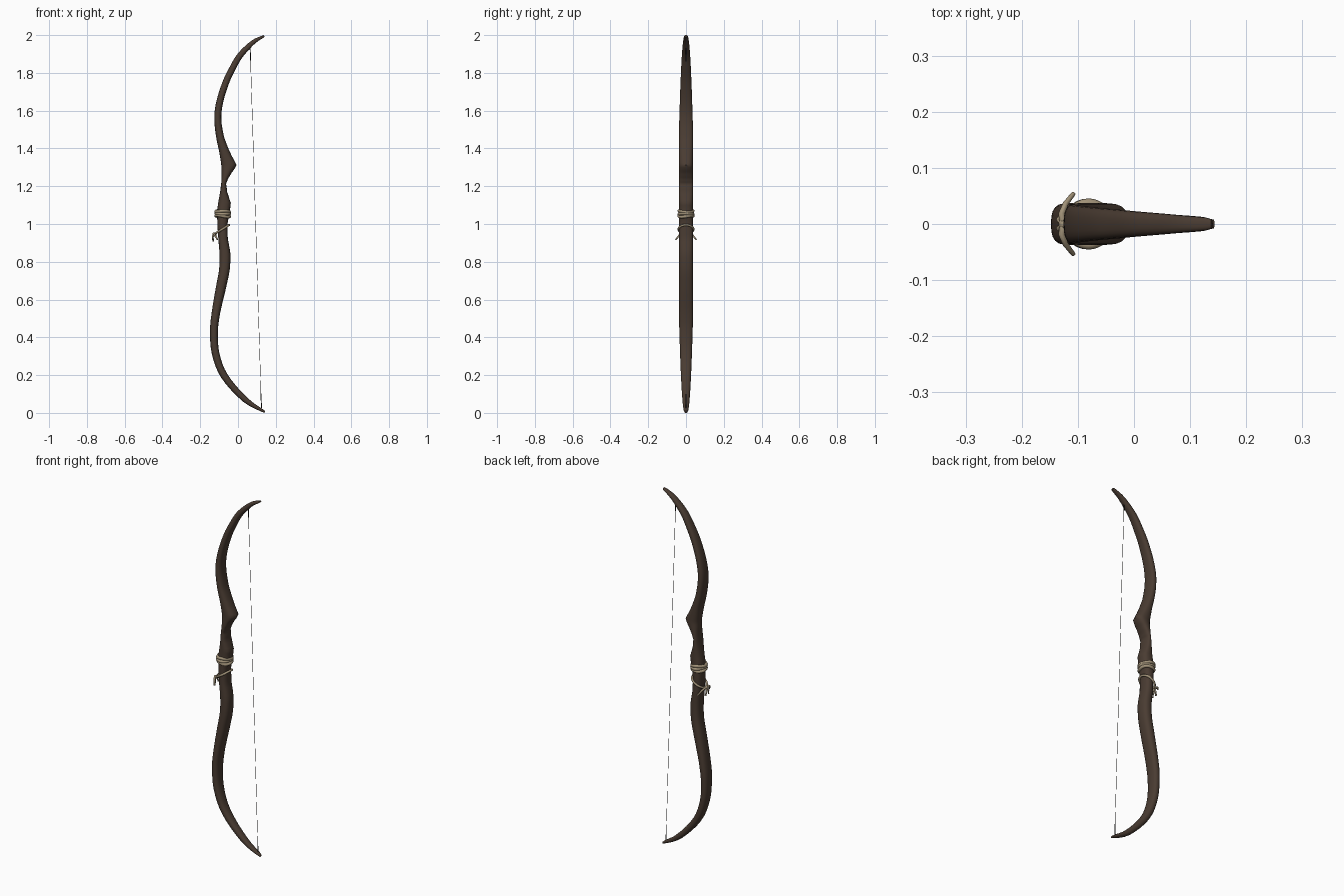
import bpy, bmesh, math
from mathutils import Vector

if "Cube" in bpy.data.objects:
    bpy.data.objects.remove(bpy.data.objects["Cube"])


def material(name, rgb):
    m = bpy.data.materials.new(name)
    m.diffuse_color = (*rgb, 1)
    m.use_nodes = True
    m.node_tree.nodes["Principled BSDF"].inputs["Base Color"].default_value = m.diffuse_color
    return m


WOOD = material("dark wood", (0.068, 0.045, 0.032))
CORD = material("pale cord", (0.36, 0.29, 0.19))
STRING = material("black string", (0.012, 0.011, 0.01))


def finish(name, bm, mat, angle=40):
    bmesh.ops.recalc_face_normals(bm, faces=bm.faces)
    me = bpy.data.meshes.new(name)
    bm.to_mesh(me)
    bm.free()
    me.materials.append(mat)
    ob = bpy.data.objects.new(name, me)
    bpy.context.collection.objects.link(ob)
    bpy.ops.object.select_all(action='DESELECT')
    ob.select_set(True)
    bpy.context.view_layer.objects.active = ob
    bpy.ops.object.shade_smooth_by_angle(angle=math.radians(angle))
    return ob


def skin(bm, rings, closed=False):
    """Join rings of points into a tube, capped unless closed."""
    rows = [[bm.verts.new(p) for p in r] for r in rings]
    n = len(rows[0])
    pairs = list(zip(rows, rows[1:])) + ([(rows[-1], rows[0])] if closed else [])
    for a, b in pairs:
        for i in range(n):
            bm.faces.new((a[i], a[(i + 1) % n], b[(i + 1) % n], b[i]))
    if not closed:
        bm.faces.new(rows[0])
        bm.faces.new(rows[-1])


def tube(bm, pts, radii, sides=8, closed=False):
    pts = [Vector(p) for p in pts]
    n, rings = len(pts), []
    for i, p in enumerate(pts):
        a = pts[(i - 1) % n] if closed else pts[max(i - 1, 0)]
        b = pts[(i + 1) % n] if closed else pts[min(i + 1, n - 1)]
        t = (b - a).normalized()
        ref = Vector((0, 0, 1)) if abs(t.z) < 0.95 else Vector((0, 1, 0))
        u = t.cross(ref).normalized()
        v = t.cross(u)
        r = radii[i] if isinstance(radii, (list, tuple)) else radii
        rings.append([p + r * (math.cos(2 * math.pi * k / sides) * u
                               + math.sin(2 * math.pi * k / sides) * v) for k in range(sides)])
    skin(bm, rings, closed)


def catmull(p0, p1, p2, p3, t):
    return 0.5 * (2 * p1 + (p2 - p0) * t + (2 * p0 - 5 * p1 + 4 * p2 - p3) * t * t
                  + (3 * p1 - p0 - 3 * p2 + p3) * t ** 3)


# Bow stave: back edge x, height z, thickness toward the string
STAVE = [
    (0.137, 2.0, .010), (0.085, 1.979, .022), (0.037, 1.942, .029), (-0.008, 1.893, .032),
    (-0.045, 1.83, .034), (-0.077, 1.765, .035), (-0.108, 1.675, .036), (-0.124, 1.595, .037),
    (-0.124, 1.525, .038), (-0.114, 1.45, .042), (-0.101, 1.39, .051), (-0.094, 1.35, .062),
    (-0.088, 1.306, .080), (-0.087, 1.272, .054), (-0.087, 1.24, .034), (-0.089, 1.215, .026),
    (-0.094, 1.175, .037), (-0.103, 1.122, .066), (-0.110, 1.07, .068), (-0.109, 1.0, .054),
    (-0.104, 0.92, .050), (-0.098, 0.84, .058), (-0.100, 0.76, .056), (-0.118, 0.66, .053),
    (-0.138, 0.54, .045), (-0.148, 0.437, .042), (-0.138, 0.31, .040), (-0.087, 0.183, .038),
    (0.030, 0.057, .031), (0.139, 0.0, .011)]


def build_stave():
    spine = []
    last = len(STAVE) - 1
    for i in range(last):
        q = [Vector(STAVE[min(max(i + k, 0), last)][:2]) for k in (-1, 0, 1, 2)]
        for s in range(4):
            t = s / 4
            spine.append((catmull(*q, t), STAVE[i][2] * (1 - t) + STAVE[i + 1][2] * t))
    spine.append((Vector(STAVE[-1][:2]), STAVE[-1][2]))
    rings, sides = [], 20
    for i, (p, th) in enumerate(spine):
        d = (spine[min(i + 1, len(spine) - 1)][0] - spine[max(i - 1, 0)][0]).normalized()
        n = Vector((-d.y, d.x))
        end = min(p.y, 2 - p.y)
        w = 0.008 + 0.029 * min(1, max(0, end) / 0.5) ** 0.45
        ring = []
        for k in range(sides):
            a = 2 * math.pi * k / sides
            c, s = math.cos(a), math.sin(a)
            e = 0.8
            o = p + n * (th / 2 + th / 2 * math.copysign(abs(c) ** e, c))
            ring.append((o.x, w * math.copysign(abs(s) ** e, s), max(o.y, 0)))
        rings.append(ring)
    bm = bmesh.new()
    skin(bm, rings)
    finish("bow_stave", bm, WOOD, 45)


build_stave()


def loop(cx, cz, rx, ry, tilt, n=32, wave=0.0, phase=0.0):
    """Ellipse around the grip; tilt is the rise per unit of x."""
    pts = []
    for k in range(n):
        a = 2 * math.pi * k / n
        x = rx * math.cos(a)
        pts.append((cx + x, ry * math.sin(a), cz + tilt * x + wave * math.sin(2 * a + phase)))
    return pts


# Thick wrapped band above the grip
bm = bmesh.new()
for j, z in enumerate((1.042, 1.055, 1.067)):
    tube(bm, loop(-0.081, z, 0.036, 0.037, -0.05, wave=0.003, phase=j * 2), 0.0085, 8, True)
finish("grip_band", bm, CORD, 60)

# Thin tilted cord with knot and loose ends
bm = bmesh.new()
tube(bm, loop(-0.084, 0.972, 0.037, 0.039, 0.62), 0.006, 8, True)
bmesh.ops.create_icosphere(bm, subdivisions=2, radius=0.011)
bmesh.ops.translate(bm, verts=bm.verts[-42:], vec=(-0.124, 0, 0.945))
for s in (-1, 1):
    tube(bm, [(-0.126, 0, 0.946), (-0.129, s * 0.018, 0.950), (-0.122, s * 0.036, 0.940),
              (-0.108, s * 0.054, 0.917)], [.006, .006, .005, .004])
    tube(bm, [(-0.126, 0, 0.946), (-0.134, s * 0.008, 0.932), (-0.131, s * 0.013, 0.908)],
         [.006, .005, .004])
finish("tied_cord", bm, CORD, 60)

# Bow string, thicker where it is tied
top, low = Vector((0.064, 0, 1.945)), Vector((0.124, 0, 0.025))
bm = bmesh.new()
tube(bm, [top.lerp(low, f) for f in (0, 0.03, 0.06, 0.95, 0.97, 1)],
     [.003, .002, .001, .001, .002, .003], 6)
finish("bow_string", bm, STRING)
